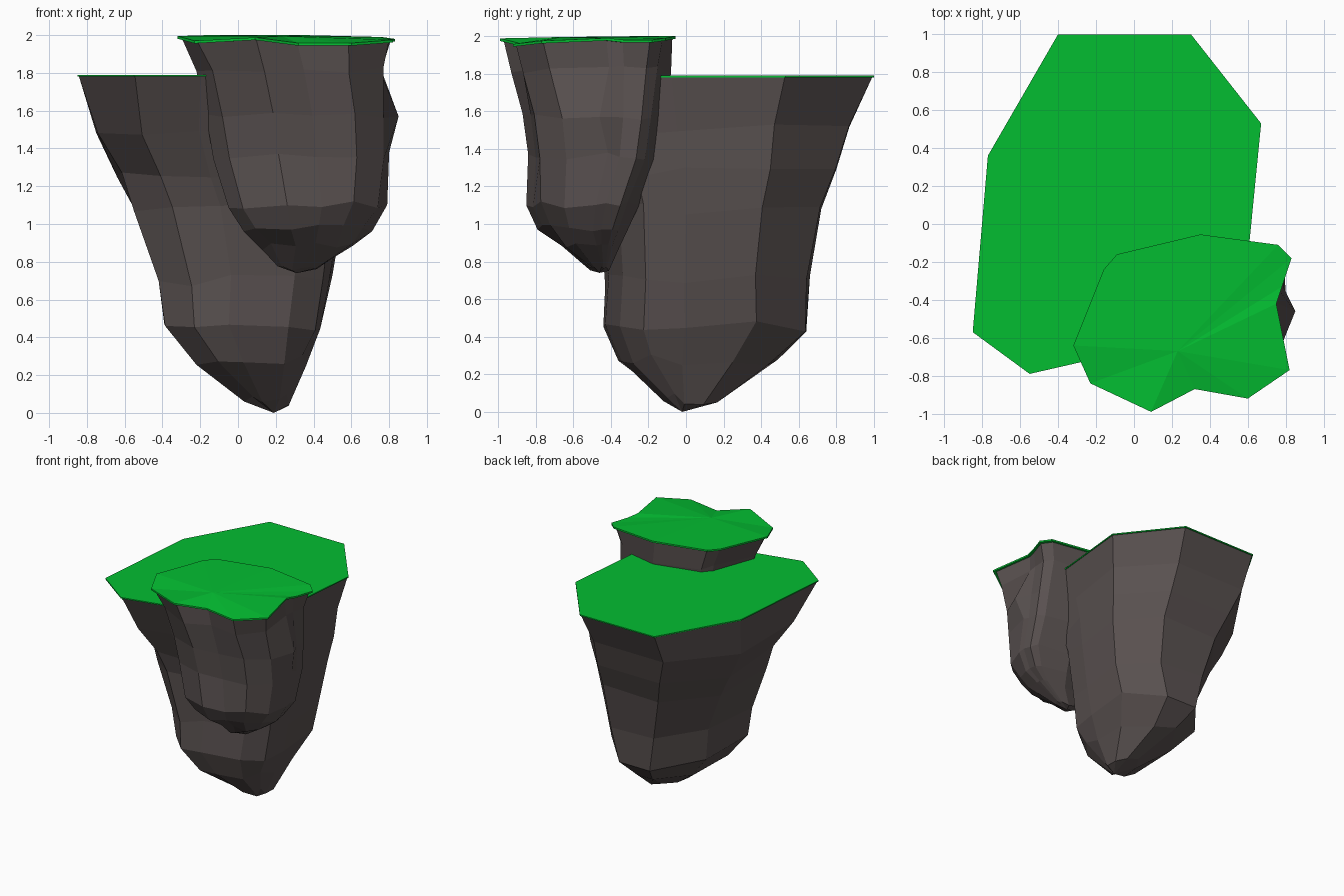
import bpy, bmesh, math, random
from mathutils import Vector

if "Cube" in bpy.data.objects:
    bpy.data.objects.remove(bpy.data.objects["Cube"])

random.seed(4)


def material(name, rgb):
    m = bpy.data.materials.new(name)
    m.diffuse_color = (*rgb, 1)
    m.use_nodes = True
    m.node_tree.nodes["Principled BSDF"].inputs["Base Color"].default_value = m.diffuse_color
    return m


GRASS = material("grass green", (0.001, 0.51, 0.031))
ROCK = material("dark rock", (0.1, 0.082, 0.08))
CORNERS = [(-1, -1), (-1, 1), (1, 1), (1, -1)]


def finish(bm, name, mat):
    bmesh.ops.recalc_face_normals(bm, faces=bm.faces)
    mesh = bpy.data.meshes.new(name)
    bm.to_mesh(mesh)
    bm.free()
    mesh.materials.append(mat)
    obj = bpy.data.objects.new(name, mesh)
    bpy.context.collection.objects.link(obj)
    return obj


def fit(points, x0, x1, y0, y1):
    """Stretch 2D points to fill a box."""
    xs, ys = [p[0] for p in points], [p[1] for p in points]
    return [(x0 + (x - min(xs)) / (max(xs) - min(xs)) * (x1 - x0),
             y0 + (y - min(ys)) / (max(ys) - min(ys)) * (y1 - y0)) for x, y in points]


def section(outline, roundness, box, cuts=()):
    """Outline blended towards an oval, fitted to a box, with corners cut."""
    pts = []
    for x, y in fit(outline, -1, 1, -1, 1):
        k = 1 + roundness * (1 / math.hypot(x, y) - 1)
        pts.append((x * k, y * k))
    cut = []
    for x, y in fit(pts, *box):
        for (cx, cy), limit in zip(CORNERS, cuts):
            over = max(0, cx * x + cy * y - limit) / 2
            x, y = x - cx * over, y - cy * over
        cut.append((x, y))
    return fit(cut, *box)


def skin(bm, lower, upper):
    n = len(lower)
    for i in range(n):
        j = (i + 1) % n
        bm.faces.new((lower[i], lower[j], upper[j], upper[i]))


def fan(bm, ring, tip):
    v = bm.verts.new(tip)
    for i in range(len(ring)):
        bm.faces.new((ring[i], ring[(i + 1) % len(ring)], v))


def rock(name, rim, levels, tip, jitter, bump=None):
    """Stacked craggy sections below a rim, closed with a tip underneath."""
    bm = bmesh.new()
    outline = [p[:2] for p in rim]
    rings = [[Vector(p) for p in rim]]
    for z, roundness, box, *cuts in levels:
        rings.append([Vector((x, y, z + random.uniform(-jitter, jitter)))
                      for x, y in section(outline, roundness, box, *cuts)])
    if bump:
        level, point = bump
        min(rings[level], key=lambda v: (v - Vector(point)).length)[:] = point
    rings = [[bm.verts.new(v) for v in r] for r in rings]
    for upper, lower in zip(rings, rings[1:]):
        skin(bm, lower, upper)
    fan(bm, rings[-1], tip)
    fan(bm, rings[0], (tip[0], tip[1], rim[0][2]))
    return finish(bm, name, ROCK)


def turf(name, rim, peak, thick):
    """Thin grass plate following the rim."""
    bm = bmesh.new()
    top = [bm.verts.new(p) for p in rim]
    low = [bm.verts.new((x, y, z - thick)) for x, y, z in rim]
    skin(bm, low, top)
    fan(bm, top, peak)
    fan(bm, low, (peak[0], peak[1], peak[2] - thick))
    return finish(bm, name, GRASS)


def inset(rim, centre, scale, drop):
    cx, cy = centre
    return [(cx + (x - cx) * scale, cy + (y - cy) * scale, z - drop) for x, y, z in rim]


# Large island: level = z, roundness, (xmin, xmax, ymin, ymax), corner limits
big_rim = [(x, y, 1.79) for x, y in [
    (-0.85, -0.57), (-0.55, -0.79), (-0.20, -0.71), (0.33, -0.60), (0.58, -0.42),
    (0.61, -0.08), (0.67, 0.53), (0.30, 1.0), (-0.40, 1.0), (-0.77, 0.36)]]
big_levels = [
    (1.50, 0.10, (-0.75, 0.61, -0.62, 0.87), (1.06,)),
    (1.27, 0.20, (-0.64, 0.59, -0.50, 0.80), (0.86, 1.20)),
    (1.08, 0.25, (-0.55, 0.56, -0.46, 0.72), (0.84, 1.08)),
    (0.70, 0.25, (-0.42, 0.50, -0.43, 0.66), (0.74, 0.84, 0.90, 0.82)),
    (0.46, 0.20, (-0.39, 0.44, -0.44, 0.64), (0.64, 0.68, 0.76, 0.76)),
    (0.27, 0.20, (-0.22, 0.36, -0.36, 0.49), (0.52, 0.50, 0.56, 0.62)),
    (0.07, 0.50, (0.03, 0.27, -0.12, 0.17))]
turf("large_island_grass", big_rim, (-0.05, 0.1, 1.79), 0.01)
rock("large_island_rock", inset(big_rim, (-0.05, 0.1), 0.99, 0.009),
     big_levels, (0.19, -0.02, 0.0), 0.035)

# Small island in front, overlapping the large one
small_rim = [
    (-0.32, -0.64, 1.995), (-0.23, -0.84, 1.97), (0.09, -0.99, 1.988), (0.32, -0.87, 1.958),
    (0.60, -0.92, 1.958), (0.82, -0.77, 1.975), (0.75, -0.42, 1.99), (0.78, -0.33, 1.98),
    (0.83, -0.18, 1.98), (0.76, -0.11, 1.99), (0.35, -0.055, 2.0), (-0.09, -0.16, 2.0),
    (-0.16, -0.24, 2.0)]
small_levels = [
    (1.82, 0.30, (-0.22, 0.77, -0.93, -0.08), (9, 9, 0.62, 1.50)),
    (1.57, 0.50, (-0.17, 0.79, -0.87, -0.11), (9, 9, 0.56, 1.42)),
    (1.36, 0.50, (-0.13, 0.80, -0.84, -0.15), (9, 9, 0.53, 1.40)),
    (1.10, 0.50, (-0.05, 0.79, -0.85, -0.25), (9, 9, 0.45, 1.38)),
    (0.98, 0.55, (0.03, 0.71, -0.79, -0.31), (9, 9, 0.35, 1.28)),
    (0.88, 0.65, (0.13, 0.61, -0.66, -0.36)),
    (0.76, 0.80, (0.21, 0.42, -0.51, -0.41))]
turf("small_island_grass", small_rim, (0.23, -0.67, 1.995), 0.014)
rock("small_island_rock", inset(small_rim, (0.25, -0.5), 0.96, 0.012),
     small_levels, (0.31, -0.46, 0.74), 0.02, bump=(2, (0.85, -0.46, 1.57)))
